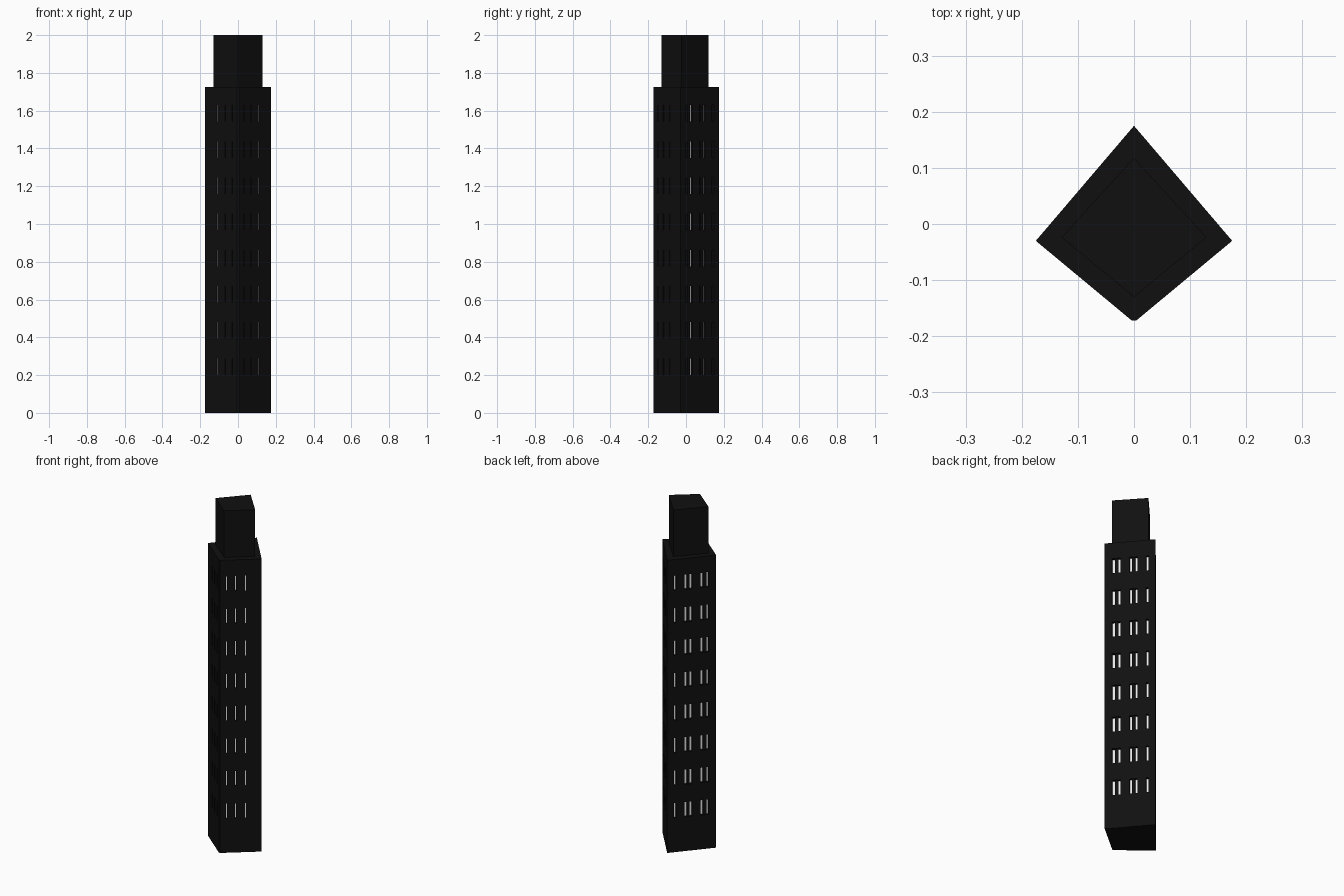
import bpy, bmesh
from mathutils import Vector, Matrix

cube = bpy.data.objects.get("Cube")
if cube:
    bpy.data.objects.remove(cube, do_unlink=True)


def material(name, value):
    m = bpy.data.materials.new(name)
    m.use_nodes = True
    colour = (value, value, value, 1)
    m.diffuse_color = colour
    m.node_tree.nodes["Principled BSDF"].inputs["Base Color"].default_value = colour
    return m


BLACK = material("black_stone", 0.005)
WHITE = material("pale_glass", 0.8)


def finish(bm, name, mat):
    bmesh.ops.recalc_face_normals(bm, faces=bm.faces)
    mesh = bpy.data.meshes.new(name)
    bm.to_mesh(mesh)
    bm.free()
    mesh.materials.append(mat)
    ob = bpy.data.objects.new(name, mesh)
    bpy.context.collection.objects.link(ob)
    return ob


def prism(name, plan, z0, z1):
    bm = bmesh.new()
    base = bm.faces.new([bm.verts.new((x, y, z0)) for x, y in plan])
    ext = bmesh.ops.extrude_face_region(bm, geom=[base])
    top = [v for v in ext["geom"] if isinstance(v, bmesh.types.BMVert)]
    bmesh.ops.translate(bm, verts=top, vec=(0, 0, z1 - z0))
    return finish(bm, name, BLACK)


# Kite-shaped shaft with a blunt front corner, and a smaller block on top
BACK, SIDE, FRONT = Vector((0, .175)), Vector((.175, -.03)), Vector((0, -.173))
body = prism("tower_body", [BACK, SIDE, (.004, -.172), (-.004, -.172), (-.175, -.03)], 0, 1.725)
prism("tower_top", [(0, .118), (.129, -.024), (0, -.13), (-.129, -.024)], 1.72, 2)

cuts, glass, bars = bmesh.new(), bmesh.new(), bmesh.new()


def wall_box(bm, p0, p1, centre, width, near, far, z, height):
    """Box in a wall from p0 to p1, between two depths below its surface."""
    t = (p1 - p0).normalized()
    n = Vector((t.y, -t.x))
    if n.dot(p0 + p1) < 0:
        n = -n
    c = p0.lerp(p1, centre) - n * (near + far) / 2
    frame = Matrix(((t.x, n.x, 0, c.x), (t.y, n.y, 0, c.y), (0, 0, 1, z), (0, 0, 0, 1)))
    size = Matrix.Diagonal((width, far - near, height, 1))
    bmesh.ops.create_cube(bm, size=1, matrix=frame @ size)


def window(p0, p1, centre, width, depth, z, bar=0):
    wall_box(cuts, p0, p1, centre, width, -.02, depth, z, .088)
    wall_box(glass, p0, p1, centre, width, depth - .0005, depth + .002, z, .088)
    if bar:
        wall_box(bars, p0, p1, centre, bar, .005, depth + .001, z, .088)


# Eight storeys of recessed windows, the same on the left and right
for storey in range(8):
    z = .245 + .1915 * storey
    for s in (1, -1):
        side = Vector((SIDE.x * s, SIDE.y))
        for centre, width, bar in ((.77, .045, .019), (.433, .041, .015), (.16, .013, 0)):
            window(BACK, side, centre, width, .0145, z, bar)
        for centre, depth in ((.17, .01), (.38, .01), (.615, .003)):
            window(FRONT, side, centre, .006, depth, z)

cutter = finish(cuts, "window_cutter", BLACK)
cutter.hide_render = True
finish(glass, "window_panes", WHITE)
finish(bars, "window_mullions", BLACK)

# Cut the recesses into the shaft
mod = body.modifiers.new("window_recesses", 'BOOLEAN')
mod.operation = 'DIFFERENCE'
mod.solver = 'EXACT'
mod.object = cutter
bpy.context.view_layer.objects.active = body
bpy.ops.object.modifier_apply(modifier=mod.name)
bpy.data.objects.remove(cutter, do_unlink=True)
